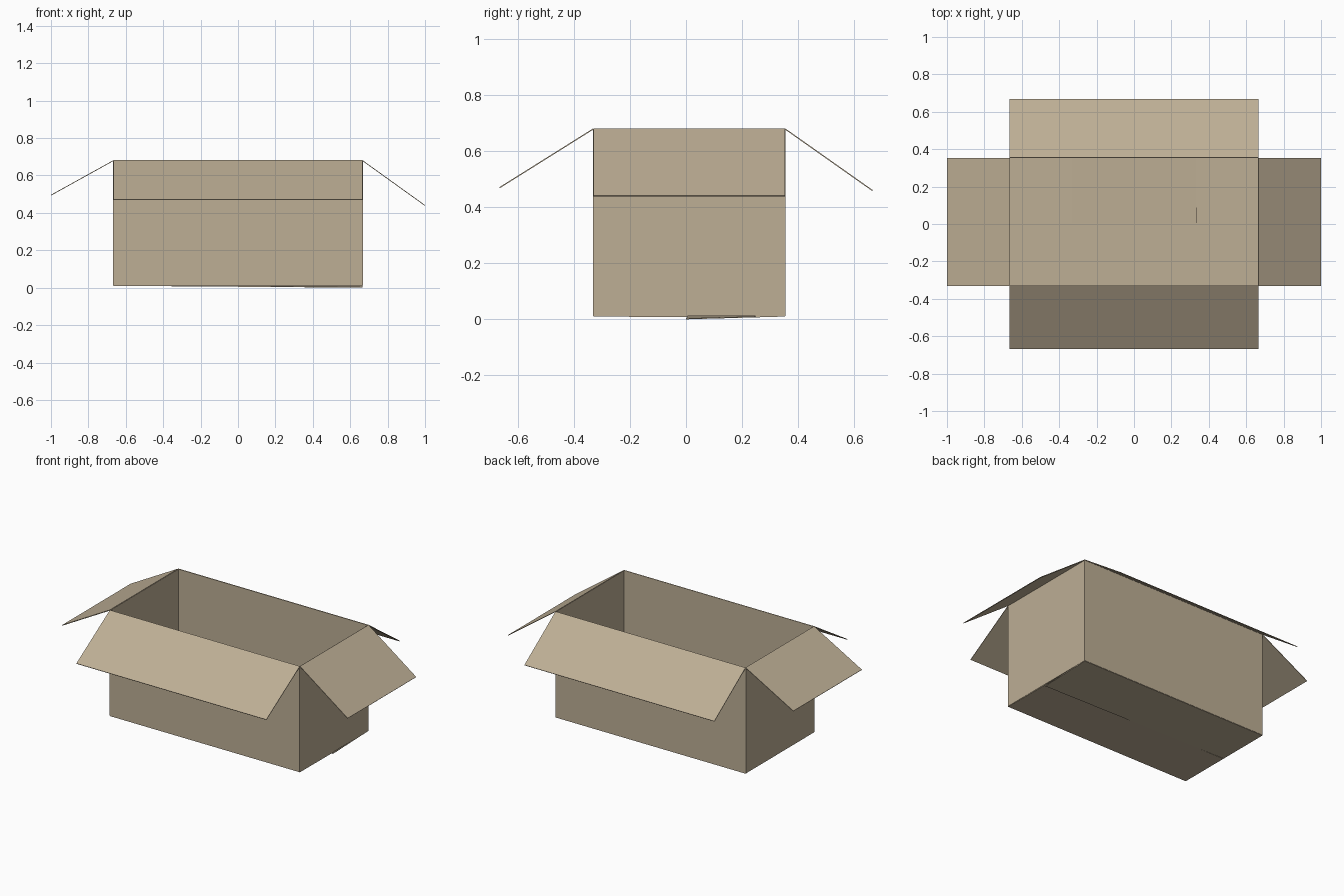
import bpy
from mathutils import Vector

cube = bpy.data.objects.get("Cube")
if cube:
    bpy.data.objects.remove(cube, do_unlink=True)

THICK = 0.004
HALF_X, FRONT, BACK = 0.665, -0.331, 0.354
FLOOR, RIM = 0.012, 0.68

card = bpy.data.materials.new("cardboard")
card.use_nodes = True
card.diffuse_color = (0.51, 0.425, 0.30, 1)
card.node_tree.nodes["Principled BSDF"].inputs["Base Color"].default_value = card.diffuse_color


def sheet(name, corners):
    """Thin flat card panel through four corners."""
    mesh = bpy.data.meshes.new(name)
    mesh.from_pydata(corners, [], [(0, 1, 2, 3)])
    mesh.materials.append(card)
    obj = bpy.data.objects.new(name, mesh)
    bpy.context.collection.objects.link(obj)
    solid = obj.modifiers.new("card thickness", "SOLIDIFY")
    solid.thickness = THICK
    solid.offset = 0
    return obj


# Each side: hinge ends, then outer edge offset of the open top flap
sides = {
    "front": ((-HALF_X, FRONT), (HALF_X, FRONT), (0, -0.335, -0.21)),
    "left": ((HALF_X, FRONT), (HALF_X, BACK), (0.334, 0, -0.24)),
    "back": ((HALF_X, BACK), (-HALF_X, BACK), (0, 0.312, -0.22)),
    "right": ((-HALF_X, BACK), (-HALF_X, FRONT), (-0.334, 0, -0.185)),
}

for side, (a, b, swing) in sides.items():
    low_a, low_b = Vector((*a, FLOOR)), Vector((*b, FLOOR))
    top_a, top_b = Vector((*a, RIM)), Vector((*b, RIM))
    swing = Vector(swing)
    sheet(side + "_wall", [low_a, low_b, top_b, top_a])
    sheet(side + "_top_flap", [top_a, top_b, top_b + swing, top_a + swing])

# Short bottom flaps lie inside, the long ones close the base beneath them
for side, s in (("right", -1), ("left", 1)):
    z = FLOOR + 0.003
    inner = s * HALF_X / 2
    sheet(side + "_bottom_flap", [(s * HALF_X, FRONT, z), (inner, FRONT, z),
                                  (inner, BACK, z), (s * HALF_X, BACK, z)])

z = FLOOR
sheet("front_bottom_flap", [(-HALF_X, FRONT, z), (HALF_X, FRONT, z),
                            (HALF_X, 0.005, z - 0.002), (-HALF_X, 0.005, z)])
# The back bottom flap sags slightly at one corner
sheet("back_bottom_flap", [(HALF_X, BACK, z), (-HALF_X, BACK, z),
                           (-HALF_X, 0.008, z), (HALF_X, 0.0, THICK / 2)])
